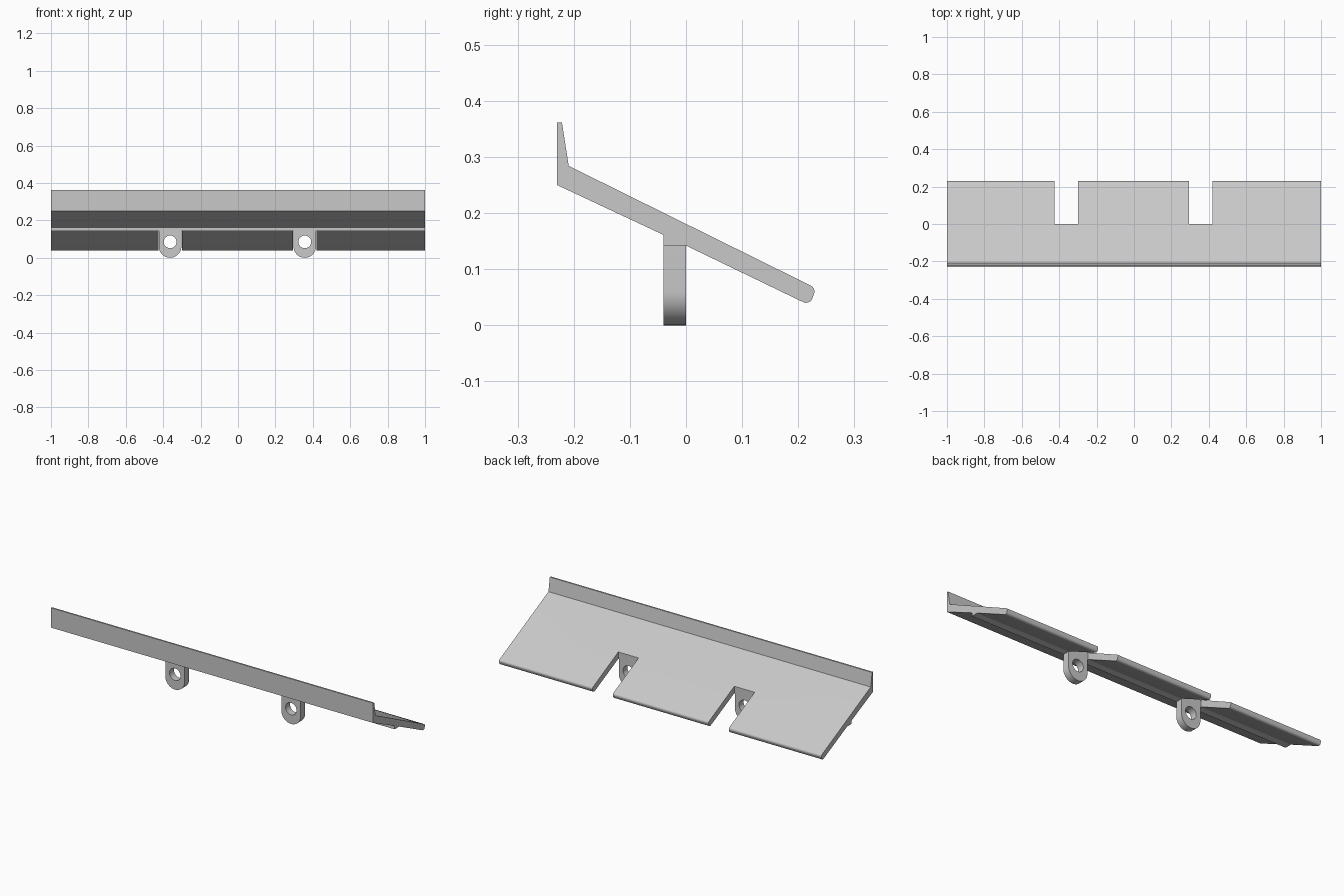
import bpy
import bmesh
from math import cos, sin, pi, radians
from mathutils import Vector

if "Cube" in bpy.data.objects:
    bpy.data.objects.remove(bpy.data.objects["Cube"], do_unlink=True)

grey = bpy.data.materials.new("light_grey")
grey.use_nodes = True
colour = (0.58, 0.58, 0.58, 1)
grey.diffuse_color = colour
grey.node_tree.nodes["Principled BSDF"].inputs["Base Color"].default_value = colour


def prism(name, outline, sweep):
    """Extrude a closed outline of 3D points along the sweep vector."""
    bm = bmesh.new()
    face = bm.faces.new([bm.verts.new(p) for p in outline])
    swept = bmesh.ops.extrude_face_region(bm, geom=[face], use_keep_orig=True)
    moved = [g for g in swept["geom"] if isinstance(g, bmesh.types.BMVert)]
    bmesh.ops.translate(bm, vec=Vector(sweep), verts=moved)
    bmesh.ops.recalc_face_normals(bm, faces=bm.faces)
    mesh = bpy.data.meshes.new(name)
    bm.to_mesh(mesh)
    bm.free()
    mesh.materials.append(grey)
    obj = bpy.data.objects.new(name, mesh)
    bpy.context.collection.objects.link(obj)
    return obj


def activate(obj):
    bpy.ops.object.select_all(action="DESELECT")
    obj.select_set(True)
    bpy.context.view_layer.objects.active = obj


def cut(obj, cutter):
    """Subtract the cutter for good, then discard it."""
    mod = obj.modifiers.new("cut", "BOOLEAN")
    mod.operation = "DIFFERENCE"
    mod.solver = "EXACT"
    mod.object = cutter
    activate(obj)
    bpy.ops.object.modifier_apply(modifier=mod.name)
    bpy.data.objects.remove(cutter, do_unlink=True)


def arc(cx, cz, radius, start, end, steps):
    angles = [start + (end - start) * i / steps for i in range(steps + 1)]
    return [(cx + radius * cos(a), cz + radius * sin(a)) for a in angles]


# Sloping shelf with upright lip, mounting rib and rounded rear edge
profile = [(-0.23, 0.25), (-0.23, 0.361), (-0.221, 0.361), (-0.209, 0.284)]
profile += arc(0.217, 0.06, 0.012, radians(64), radians(-26), 5)
profile += arc(0.214, 0.052, 0.012, radians(-26), radians(-116), 5)
profile += [(0, 0.142), (-0.04, 0.142), (-0.04, 0.161)]
shelf = prism("shelf", [(-1, y, z) for y, z in profile], (2, 0, 0))

for side, x in (("right", -0.363), ("left", 0.357)):
    # Notch through the shelf behind each lug
    notch = [(x - 0.063, 0, -0.1), (x + 0.063, 0, -0.1),
             (x + 0.063, 0, 0.5), (x - 0.063, 0, 0.5)]
    cut(shelf, prism("notch_cutter", notch, (0, 0.5, 0)))

    # Round-ended lug with a bolt hole
    outline = [(x + 0.06, 0.142), (x - 0.06, 0.142)]
    outline += arc(x, 0.06, 0.06, pi, 2 * pi, 32)
    lug = prism(side + "_lug", [(px, -0.04, pz) for px, pz in outline], (0, 0.04, 0))
    hole = arc(x, 0.085, 0.034, 0, 2 * pi, 40)[:-1]
    cut(lug, prism("hole_cutter", [(px, -0.1, pz) for px, pz in hole], (0, 0.2, 0)))
    activate(lug)
    bpy.ops.object.shade_smooth_by_angle(angle=radians(30))

activate(shelf)
bpy.ops.object.shade_smooth_by_angle(angle=radians(22))
